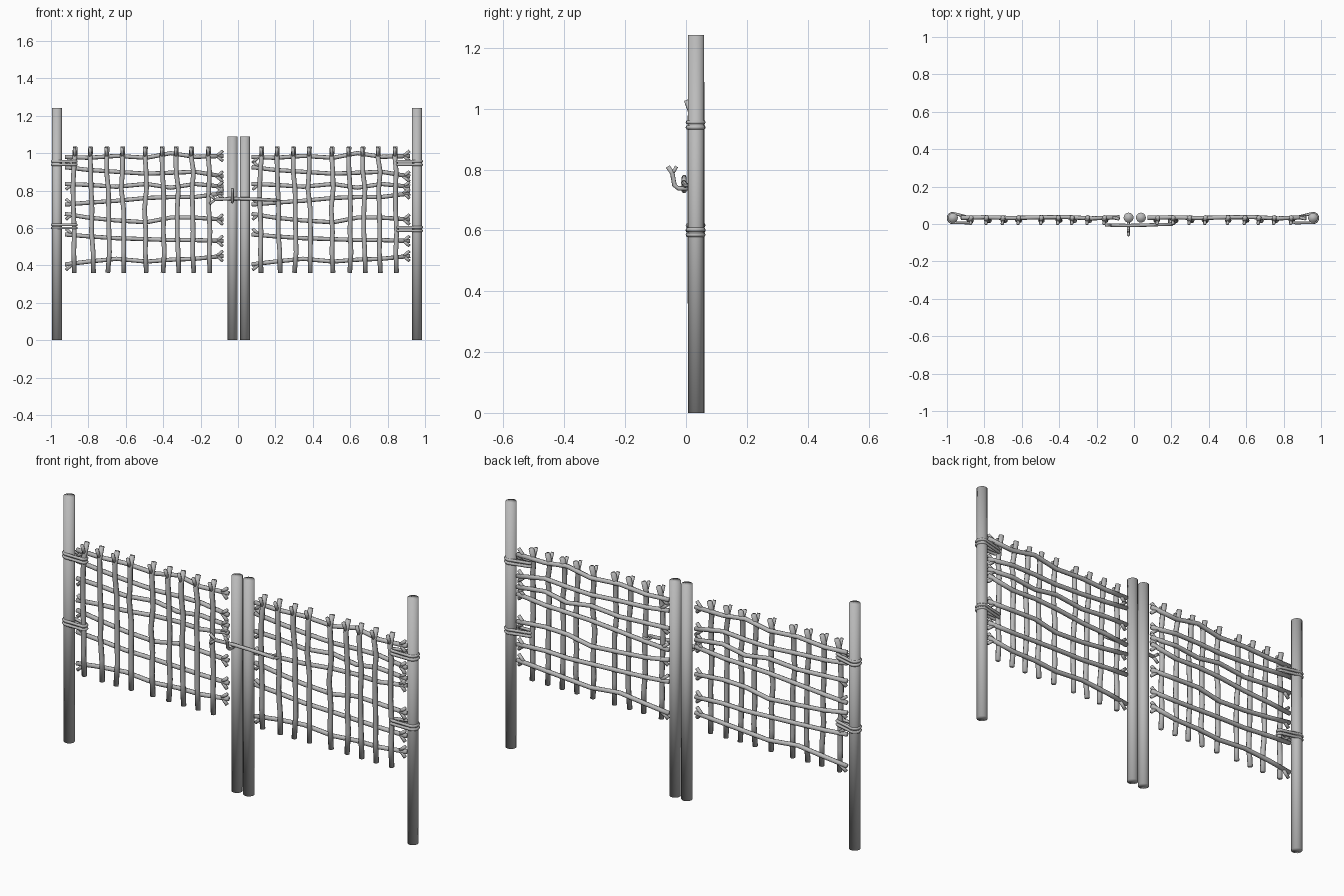
import bpy, bmesh, math, random
from mathutils import Vector

if "Cube" in bpy.data.objects:
    bpy.data.objects.remove(bpy.data.objects["Cube"])

random.seed(4)
wood = bpy.data.materials.new("grey_wood")
wood.diffuse_color = (0.5, 0.5, 0.5, 1)
wood.use_nodes = True
wood.node_tree.nodes["Principled BSDF"].inputs["Base Color"].default_value = wood.diffuse_color


def sweep(bm, pts, r, sides=8, closed=False):
    """Round tube along pts; the end caps share the rim vertices."""
    pts = [Vector(p) for p in pts]
    n, rings = len(pts), []
    for i, p in enumerate(pts):
        a = pts[i - 1] if (i or closed) else p
        b = pts[(i + 1) % n] if (i < n - 1 or closed) else p
        t = (b - a).normalized()
        ref = Vector((0, 0, 1)) if abs(t.z) < 0.8 else Vector((0, 1, 0))
        u = t.cross(ref).normalized()
        v = t.cross(u)
        rings.append([bm.verts.new(p + r * (math.cos(k * math.tau / sides) * u +
                                            math.sin(k * math.tau / sides) * v))
                      for k in range(sides)])
    for i in range(n if closed else n - 1):
        A, B = rings[i], rings[(i + 1) % n]
        for k in range(sides):
            j = (k + 1) % sides
            bm.faces.new((A[k], A[j], B[j], B[k]))
    if not closed:
        bm.faces.new(rings[0])
        bm.faces.new(rings[-1])


def finish(name, bm):
    bmesh.ops.recalc_face_normals(bm, faces=bm.faces)
    for f in bm.faces:
        f.smooth = True
    me = bpy.data.meshes.new(name)
    bm.to_mesh(me)
    bm.free()
    me.materials.append(wood)
    ob = bpy.data.objects.new(name, me)
    bpy.context.collection.objects.link(ob)
    return ob


# Posts: tall hinge posts outside, shorter gate posts in the middle
for name, x, y, h in (("left_post", -0.968, 0.033, 1.242), ("right_post", 0.957, 0.033, 1.242),
                      ("left_gate_post", -0.029, 0.034, 1.088), ("right_gate_post", 0.037, 0.034, 1.088)):
    bm = bmesh.new()
    sweep(bm, [(x, y, 0), (x, y, h)], 0.0265, 16)
    finish(name, bm)

# Upright sticks, forked front to back at the top
UPRIGHTS = (-0.875, -0.781, -0.696, -0.617, -0.494, -0.402, -0.322, -0.242, -0.153)
bm = bmesh.new()
for i, x in enumerate(UPRIGHTS):
    w = [random.uniform(-0.007, 0.007) for _ in range(7)]
    pts = [(x + w[k] + 0.012 * (0.7 - z), 0.019 + 0.3 * w[6 - k], z)
           for k, z in enumerate((0.36, 0.47, 0.58, 0.70, 0.81, 0.90, 0.975))]
    end = pts[-1]
    sweep(bm, pts + [(end[0] + 0.002, 0.036, 1.033)], 0.0125)
    sweep(bm, [(end[0], end[1], 0.98), (end[0] - 0.002, 0.001, 1.028)], 0.009, 6)
uprights = finish("left_upright_sticks", bm)

# Cross sticks behind the uprights, forked at both ends
XS = (-0.925, -0.80, -0.65, -0.49, -0.36, -0.23, -0.078)
ROWS = ((0.98, 0.975, 0.985, 0.975, 1.00, 0.98, 0.985),
        (0.925, 0.91, 0.90, 0.89, 0.895, 0.90, 0.875),
        (0.835, 0.83, 0.82, 0.835, 0.815, 0.835, 0.82),
        (0.725, 0.735, 0.745, 0.76, 0.765, 0.765, 0.785),
        (0.675, 0.655, 0.64, 0.63, 0.655, 0.655, 0.645),
        (0.565, 0.555, 0.545, 0.54, 0.535, 0.535, 0.53),
        (0.405, 0.42, 0.435, 0.42, 0.43, 0.435, 0.45))
YS = (0.033, 0.036, 0.032, 0.036, 0.037, 0.030, 0.036)
bm = bmesh.new()
for i, row in enumerate(ROWS):
    sweep(bm, [(x, y, z) for x, y, z in zip(XS, YS, row)], 0.0112)
    s = 1 if i % 2 else -1
    sweep(bm, [(-0.885, 0.034, row[0]), (-0.920, 0.030, row[0] + s * 0.030)], 0.009, 6)
    for t in (-1, 1):
        sweep(bm, [(-0.113, 0.034, row[6]), (-0.081, 0.028, row[6] + t * 0.027)], 0.009, 6)
crosses = finish("left_cross_sticks", bm)

# The right panel repeats the left one
for ob, name in ((uprights, "right_upright_sticks"), (crosses, "right_cross_sticks")):
    copy = ob.copy()
    copy.name = name
    copy.location.x = 0.998
    bpy.context.collection.objects.link(copy)


# Hinge ties: two tapered loops round each outer post and its nearest upright
def tie(name, post_x, stick_x, z):
    bm = bmesh.new()
    d = 1 if stick_x > post_x else -1
    for k in (-1, 1):
        pts = []
        for cx, r, a0 in ((post_x, 0.0255, 90), (stick_x, 0.014, -90)):
            cy = 0.032 if cx == post_x else 0.020
            for s in range(9):
                a = math.radians(a0 + s * 22.5)
                pts.append((cx + d * r * math.cos(a), cy + r * math.sin(a), z + k * 0.0085))
        sweep(bm, pts, 0.0075, 6, True)
    finish(name, bm)


tie("left_upper_tie", -0.968, -0.878, 0.947)
tie("left_lower_tie", -0.968, -0.878, 0.608)
tie("right_upper_tie", 0.957, 0.862, 0.947)
tie("right_lower_tie", 0.957, 0.862, 0.594)

# Latch bar with a forked left end, looped round an upright on the right panel
bm = bmesh.new()
sweep(bm, [(-0.125, -0.006, 0.752), (-0.03, -0.008, 0.757), (0.06, -0.006, 0.755),
           (0.13, -0.003, 0.752), (0.205, -0.002, 0.748)], 0.009)
for t in (-1, 1):
    sweep(bm, [(-0.122, -0.006, 0.752), (-0.152, -0.006, 0.752 + t * 0.024)], 0.008, 6)
finish("latch_bar", bm)
bm = bmesh.new()
sweep(bm, [(0.204 + 0.017 * math.cos(k * math.tau / 12), 0.016 + 0.018 * math.sin(k * math.tau / 12), 0.748)
           for k in range(12)], 0.006, 6, True)
finish("latch_loop", bm)

# Hooked peg on the left gate post that holds the bar
bm = bmesh.new()
sweep(bm, [(-0.030, 0.02, 0.738), (-0.030, -0.025, 0.738), (-0.030, -0.038, 0.748),
           (-0.030, -0.045, 0.788), (-0.030, -0.060, 0.810)], 0.0075)
sweep(bm, [(-0.030, -0.045, 0.786), (-0.030, -0.031, 0.810)], 0.0065, 6)
finish("latch_peg", bm)
